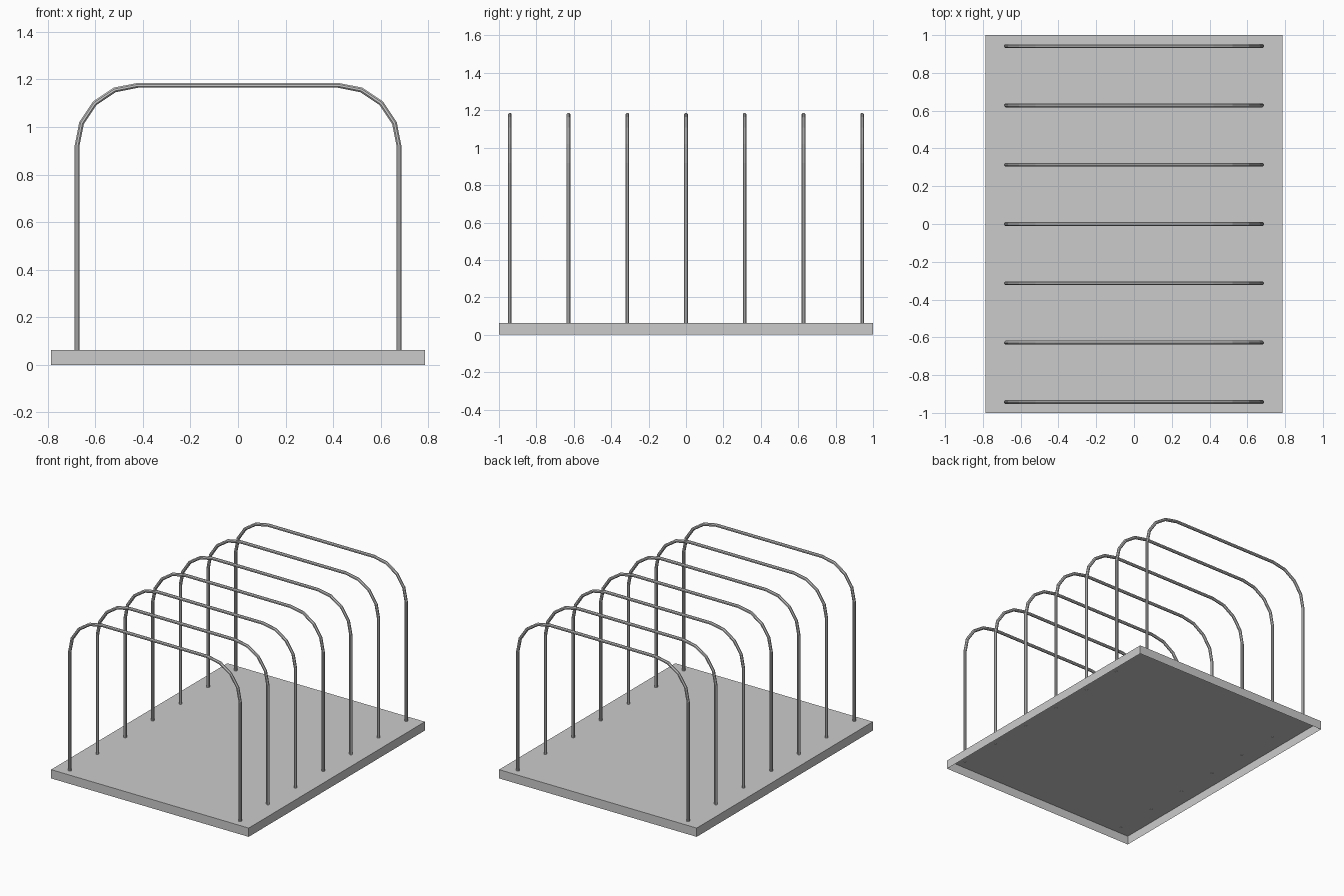
import bpy
import bmesh
from math import cos, sin, pi
from mathutils import Vector

cube = bpy.data.objects.get("Cube")
if cube:
    bpy.data.objects.remove(cube, do_unlink=True)

HALF_X, HALF_Y, BASE_H = 0.785, 1.0, 0.063
ROD_X, ROD_TOP, BEND = 0.677, 1.175, 0.257
ROD_R, SIDES, STEPS = 0.011, 8, 4
HOOPS, SPACING = 7, 0.314


def make_material(name, rgb):
    mat = bpy.data.materials.new(name)
    mat.use_nodes = True
    mat.diffuse_color = (*rgb, 1)
    mat.node_tree.nodes["Principled BSDF"].inputs["Base Color"].default_value = (*rgb, 1)
    return mat


def make_object(name, bm, mat):
    mesh = bpy.data.meshes.new(name)
    bm.to_mesh(mesh)
    bm.free()
    mesh.materials.append(mat)
    obj = bpy.data.objects.new(name, mesh)
    bpy.context.collection.objects.link(obj)
    return obj


grey = make_material("plain grey", (0.6, 0.6, 0.6))

# Base tray: a shallow box, open underneath
bm = bmesh.new()
bmesh.ops.create_cube(bm, size=1)
for v in bm.verts:
    v.co = Vector((v.co.x * 2 * HALF_X, v.co.y * 2 * HALF_Y, (v.co.z + 0.5) * BASE_H))
bm.normal_update()
bottom = [f for f in bm.faces if f.normal.z < -0.9]
bmesh.ops.delete(bm, geom=bottom, context="FACES_ONLY")
make_object("base_tray", bm, grey)

# Hoop path: leg, rounded corner, and the same mirrored
right = [Vector((ROD_X, 0, BASE_H - 0.002))]
for i in range(STEPS + 1):
    a = i / STEPS * pi / 2
    right.append(Vector((ROD_X - BEND + BEND * cos(a), 0, ROD_TOP - BEND + BEND * sin(a))))
path = right + [Vector((-p.x, 0, p.z)) for p in reversed(right)]

# Sweep a flat-sided rod along the path with mitred joints
bm = bmesh.new()
rings = []
for i, p in enumerate(path):
    before = (p - path[i - 1]).normalized() if i else None
    after = (path[i + 1] - p).normalized() if i + 1 < len(path) else None
    d1, d2 = before or after, after or before
    tangent = (d1 + d2).normalized()
    out = Vector((tangent.z, 0, -tangent.x)) / tangent.dot(d1)
    ring = []
    for k in range(SIDES):
        a = (k + 0.5) * 2 * pi / SIDES
        ring.append(bm.verts.new(p + out * ROD_R * cos(a) + Vector((0, ROD_R * sin(a), 0))))
    rings.append(ring)
for r1, r2 in zip(rings, rings[1:]):
    for k in range(SIDES):
        n = (k + 1) % SIDES
        bm.faces.new((r1[k], r1[n], r2[n], r2[k]))
bm.faces.new(rings[0])
bm.faces.new(rings[-1])
bmesh.ops.recalc_face_normals(bm, faces=bm.faces[:])
hoop = make_object("hoop_1", bm, grey)

# Row of evenly spaced hoops sharing one mesh
first_y = -SPACING * (HOOPS - 1) / 2
hoop.location.y = first_y
for i in range(1, HOOPS):
    copy = bpy.data.objects.new(f"hoop_{i + 1}", hoop.data)
    copy.location.y = first_y + i * SPACING
    bpy.context.collection.objects.link(copy)
